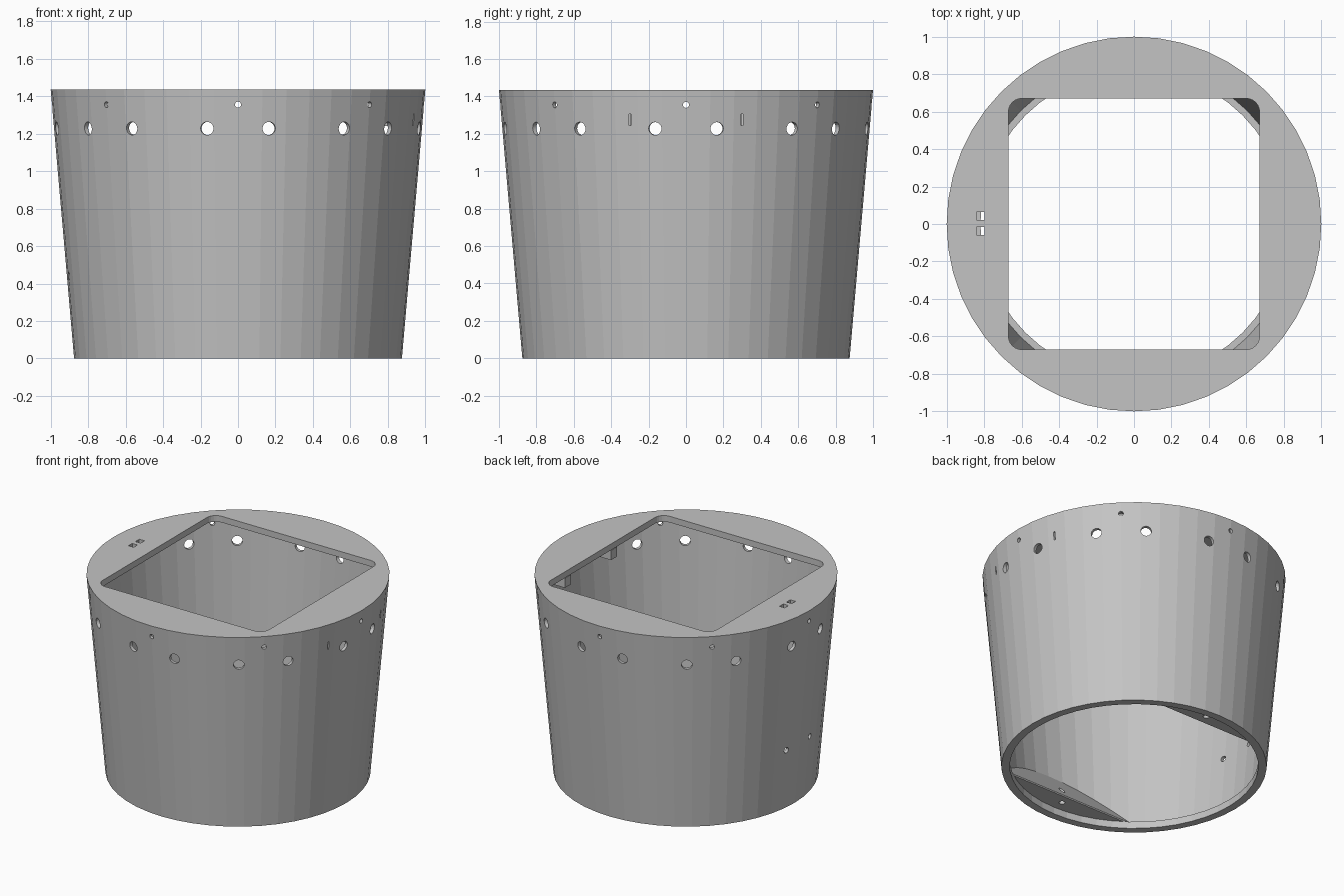
import bpy, bmesh
from math import sin, cos, pi, radians
from mathutils import Matrix, Vector

if "Cube" in bpy.data.objects:
    bpy.data.objects.remove(bpy.data.objects["Cube"], do_unlink=True)

SIDES = 48
TOP = 1.435
R_LOW, R_TOP = 0.875, 1.0

grey = bpy.data.materials.new("plain grey")
grey.use_nodes = True
colour = (0.55, 0.55, 0.55, 1)
grey.diffuse_color = colour
grey.node_tree.nodes["Principled BSDF"].inputs["Base Color"].default_value = colour


def finish(bm, name):
    bmesh.ops.recalc_face_normals(bm, faces=bm.faces)
    mesh = bpy.data.meshes.new(name)
    bm.to_mesh(mesh)
    bm.free()
    mesh.materials.append(grey)
    obj = bpy.data.objects.new(name, mesh)
    bpy.context.scene.collection.objects.link(obj)
    return obj


def lathe(name, profile):
    """Revolve a profile that starts and ends on the z axis, or is closed."""
    bm = bmesh.new()
    verts = [bm.verts.new((r, 0, z)) for r, z in profile]
    edges = [bm.edges.new(pair) for pair in zip(verts, verts[1:])]
    bmesh.ops.spin(bm, geom=verts + edges, cent=(0, 0, 0), axis=(0, 0, 1),
                   angle=2 * pi, steps=SIDES, use_duplicate=False)
    bmesh.ops.remove_doubles(bm, verts=bm.verts, dist=0.0001)
    return finish(bm, name)


def prism(bm, outline, direction):
    """Extrude a flat outline along a direction."""
    face = bm.faces.new([bm.verts.new(p) for p in outline])
    new = bmesh.ops.extrude_face_region(bm, geom=[face])["geom"]
    moved = [g for g in new if isinstance(g, bmesh.types.BMVert)]
    bmesh.ops.translate(bm, verts=moved, vec=direction)


def box(bm, centre, size):
    bmesh.ops.create_cube(bm, size=1, matrix=Matrix.Translation(centre) @ Matrix.Diagonal((*size, 1)))


def rod(bm, centre, radius, depth, turn=Matrix()):
    bmesh.ops.create_cone(bm, cap_ends=True, segments=20, radius1=radius, radius2=radius,
                          depth=depth, matrix=Matrix.Translation(centre) @ turn)


def radial_hole(bm, angle, z, radius):
    """Cutter pointing straight out through the wall."""
    turn = Matrix.Rotation(angle, 4, "Z") @ Matrix.Rotation(pi / 2, 4, "Y")
    rod(bm, Vector((0.94 * cos(angle), 0.94 * sin(angle), z)), radius, 0.3, turn)


def boolean(obj, tool, operation):
    mod = obj.modifiers.new("cut", "BOOLEAN")
    mod.object, mod.operation, mod.solver = tool, operation, "EXACT"
    bpy.context.view_layer.objects.active = obj
    bpy.ops.object.modifier_apply(modifier=mod.name)
    bpy.data.objects.remove(tool, do_unlink=True)


# Tapered shell with a top plate and a small lip round the bottom
shell = lathe("tapered_shell", [
    (0, TOP), (R_TOP, TOP), (R_LOW, 0), (0.82, 0), (0.82, 0.05),
    (0.855, 0.05), (0.972, 1.39), (0, 1.39)])

# Square opening with rounded corners
bm = bmesh.new()
half, corner = 0.67, 0.07
outline = []
for quarter in range(4):
    mid = radians(45 + 90 * quarter)
    cx = (half - corner) * (1 if cos(mid) > 0 else -1)
    cy = (half - corner) * (1 if sin(mid) > 0 else -1)
    for step in range(7):
        a = radians(90 * quarter + 15 * step)
        outline.append((cx + corner * cos(a), cy + corner * sin(a), 1.3))
prism(bm, outline, (0, 0, 0.3))
boolean(shell, finish(bm, "opening_cutter"), "DIFFERENCE")

# Rows of round holes below the rim, and two low holes on one side
bm = bmesh.new()
for k in range(8):
    a = k * pi / 4
    radial_hole(bm, a, 1.355, 0.016)
    for side in (-1, 1):
        radial_hole(bm, a + side * radians(9.7), 1.228, 0.035)
for side in (-1, 1):
    radial_hole(bm, pi + side * 0.148, 0.44, 0.02)
    # Narrow strap slots in the plate, and thin slits in the wall
    box(bm, (-0.82, 0.003 + side * 0.04, 1.41), (0.042, 0.044, 0.2))
    box(bm, (0.95, side * 0.3, 1.275), (0.12, 0.01, 0.06))
boolean(shell, finish(bm, "hole_cutter"), "DIFFERENCE")

# Sloped mounting ledges at the bottom, front and back, each with a screw hole
for name, s in (("front_ledge", -1), ("back_ledge", 1)):
    bm = bmesh.new()
    prism(bm, [(-0.8, s * y, z) for y, z in
               ((0.67, 0.05), (0.95, 0.05), (0.95, 0.4), (0.67, 0.06))], (1.6, 0, 0))
    ledge = finish(bm, name)
    limit = lathe("ledge_limit", [(0, -0.1), (0.856, -0.1), (0.9, 0.6), (0, 0.6)])
    boolean(ledge, limit, "INTERSECT")
    bm = bmesh.new()
    rod(bm, Vector((0, s * 0.74, 0.2)), 0.02, 0.6)
    boolean(ledge, finish(bm, "screw_cutter"), "DIFFERENCE")

# Small blocks inside the wall under the plate
for name, s in (("front_inner_block", -1), ("back_inner_block", 1)):
    bm = bmesh.new()
    box(bm, (0.845, s * 0.265, 1.275), (0.16, 0.07, 0.07))
    finish(bm, name)
